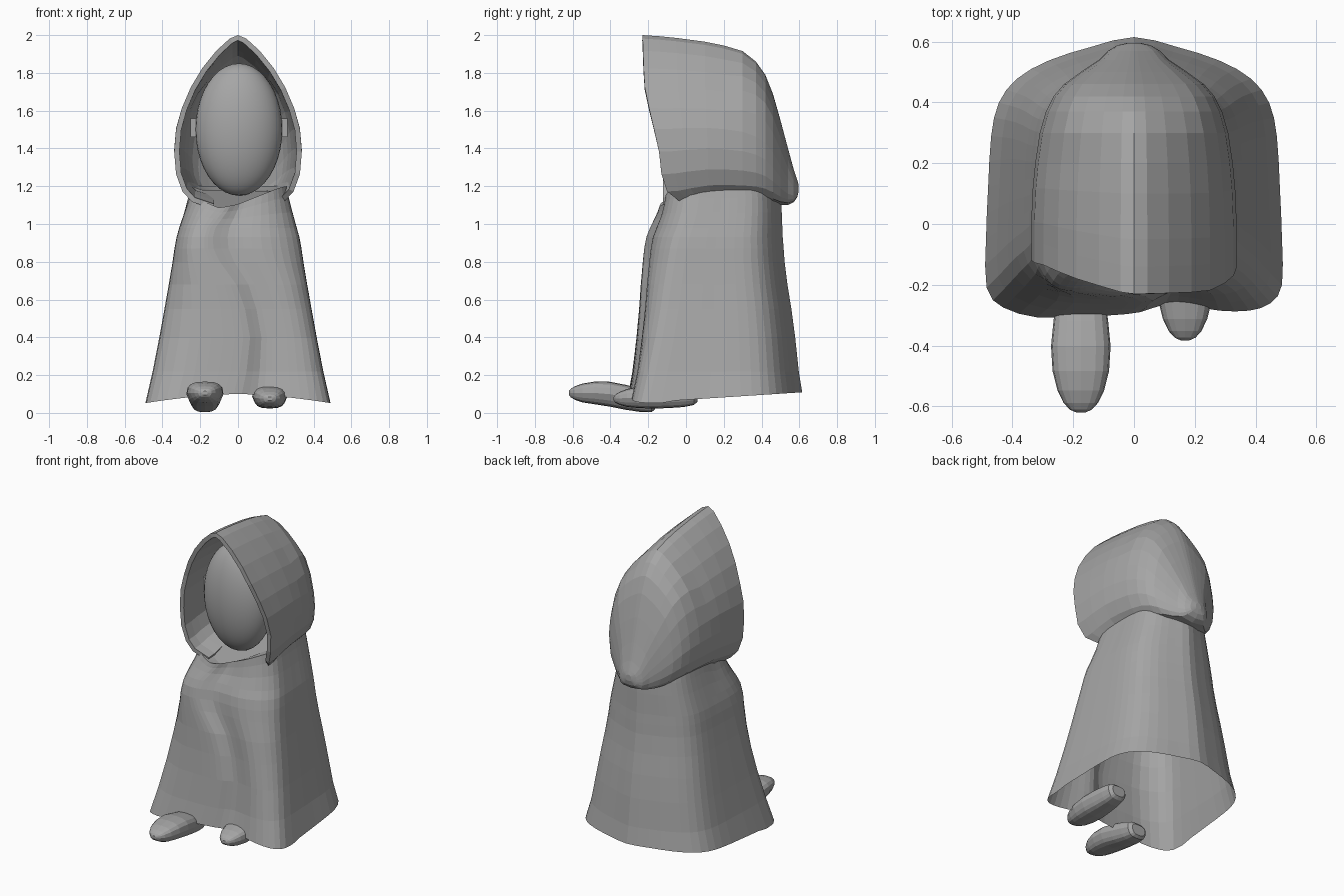
import bpy, bmesh, math
from mathutils import Vector

if "Cube" in bpy.data.objects:
    bpy.data.objects.remove(bpy.data.objects["Cube"])

grey = bpy.data.materials.new("grey cloth")
grey.diffuse_color = (0.38, 0.38, 0.38, 1)
grey.use_nodes = True
grey.node_tree.nodes["Principled BSDF"].inputs["Base Color"].default_value = grey.diffuse_color


def lerp(table, k, col=1):
    """Piecewise linear lookup in rows sorted by their first entry."""
    for a, b in zip(table, table[1:]):
        if k <= b[0]:
            f = max(0.0, (k - a[0]) / (b[0] - a[0]))
            return a[col] + (b[col] - a[col]) * f
    return table[-1][col]


def rounded(points):
    """Closed outline with one smooth midpoint added per segment."""
    out, n = [], len(points)
    for i in range(n):
        a, b, c, d = (Vector(points[(i + k) % n]) for k in (-1, 0, 1, 2))
        out += [b, (b + c) * .5625 - (a + d) * .0625]
    return out


def loft(name, rings, closed=True, cap_start=False, cap_end=False):
    """Skin a list of equally long rings of points."""
    bm = bmesh.new()
    rows = [[bm.verts.new(p) for p in r] for r in rings]
    n = len(rows[0])
    for a, b in zip(rows, rows[1:]):
        for i in range(n if closed else n - 1):
            j = (i + 1) % n
            bm.faces.new((a[i], a[j], b[j], b[i]))
    if cap_start:
        bm.faces.new(rows[0][::-1])
    if cap_end:
        bm.faces.new(rows[-1])
    me = bpy.data.meshes.new(name)
    bm.to_mesh(me)
    bm.free()
    me.materials.append(grey)
    ob = bpy.data.objects.new(name, me)
    bpy.context.collection.objects.link(ob)
    return ob


# Cloak: hem outline, counter-clockwise from the front left corner
hem = [(-.485, -.21), (-.43, -.275), (-.32, -.307), (-.2, -.305), (-.07, -.3), (.02, -.29),
       (.1, -.265), (.18, -.268), (.28, -.285), (.38, -.285), (.45, -.26), (.487, -.2),
       (.487, -.05), (.48, .12), (.47, .29), (.445, .4), (.385, .48), (.28, .54), (.14, .585),
       (0, .617), (-.14, .585), (-.28, .54), (-.385, .48), (-.445, .4), (-.47, .29), (-.48, .12),
       (-.487, -.05)]
# height, half width, front y, back y
cloak_rows = [(.08, .488, -.285, .615), (.22, .45, -.262, .597), (.4, .415, -.243, .578),
              (.55, .388, -.23, .558), (.68, .365, -.222, .537), (.8, .345, -.212, .522),
              (.87, .335, -.205, .517), (.93, .324, -.194, .512), (.98, .31, -.175, .51),
              (1.03, .288, -.15, .507), (1.07, .268, -.135, .503), (1.1, .255, -.128, .495)]
# sideways position of the front fold, and height of the wrapped neckline
fold = [(.08, .07), (.4, .1), (.6, .06), (.72, 0), (.82, -.09), (.9, -.12), (.98, -.1), (1.1, -.02)]
neckline = [(-.25, .05), (-.1, -.015), (0, .005), (.1, .045), (.2, .085), (.25, .1)]
rings = []
for z, w, yf, yb in cloak_rows:
    up = min(1, (z - .08) / 1.0)
    ring = []
    for x0, y0 in rounded(hem):
        x = x0 / .488 * w
        v = (y0 + .285) / .902
        # corners round off towards the neck
        v += up * .16 * (abs(x0) / .49) ** 3 * min(1, max(0, (.3 - y0) / .45))
        y = yf + v * (yb - yf)
        zz = z
        if y0 < -.1 and z > .1:
            # columns lean along the fold, which steps back on its right
            side = (x0 - .06) / .04
            near = max(0, 1 - abs(x0) / .488)
            x += (lerp(fold, z) - .06 * w / .488) * near
            y += .005 * math.tanh(side) * near
        if z > 1.0:
            front = min(1, max(0, (.1 - y0) / .25))
            zz += (lerp(neckline, x) * front + .1 * (1 - front)) * (z - 1.0) / .1
        if z < .1:
            zz = .053 + .055 * (y0 + .25) / .85
            if y0 < -.1:
                zz = .1 - .048 * (abs(x0) / .49) ** 1.6
        ring.append((x, y, zz))
    rings.append(ring)
# tucked-in floor behind the neckline
rings.append([(x * .75, .16 + (y - .16) * .8, z - .02) for x, y, z in rings[-1]])
loft("cloak", rings, cap_end=True)

# Hood: half arch as (width fraction, height fraction), from the throat to the peak
arch = [(.4, 0), (.72, .04), (.87, .1), (.97, .2), (1, .33), (.97, .46), (.88, .58),
        (.74, .7), (.56, .81), (.34, .91), (.13, .98), (0, 1)]
section = [(-x, t) for x, t in arch] + arch[-2::-1]
# depth, half width, top, bottom
hood_rows = [(-.23, .338, 2.0, 1.08), (-.14, .338, 1.994, 1.085), (-.05, .338, 1.985, 1.1),
             (.1, .333, 1.965, 1.12), (.2, .325, 1.945, 1.125), (.3, .31, 1.915, 1.125),
             (.37, .29, 1.86, 1.125), (.42, .265, 1.79, 1.12), (.46, .23, 1.69, 1.11),
             (.5, .175, 1.55, 1.1), (.54, .115, 1.4, 1.1), (.57, .085, 1.29, 1.115),
             (.588, .055, 1.235, 1.14), (.596, .02, 1.21, 1.17)]
edge_right = [(0, .24), (.05, .19), (.1, .13), (.2, .1), (.35, .085), (.55, .04), (.72, .008), (1, 0)]
edge_left = [(0, .11), (.35, .11), (.58, .095), (.72, .07), (.9, .03), (1, 0)]
rings = []
for y, w, top, bottom in hood_rows:
    ring = []
    # the pointed arch becomes a round dome towards the back
    dome = 1 - .35 * min(1, max(0, (y - .2) / .3))
    for fx, t in section:
        pull = lerp(edge_left if fx < 0 else edge_right, t) * max(0, 1 - (y + .23) / .4)
        if t == 0 and y > .48:
            fx = 0
        if t > .5:
            t = 1 - (1 - t) * (dome if t > .6 else (1 + dome) / 2)
        ring.append((fx * w, y + pull, bottom + (top - bottom) * t))
    rings.append(ring)
hood = loft("hood", rings, closed=False, cap_end=True)
sol = hood.modifiers.new("thickness", 'SOLIDIFY')
sol.thickness = .028
sol.offset = -1

# Head
bpy.ops.mesh.primitive_uv_sphere_add(segments=32, ring_count=20, location=(.005, 0, 1.5))
head = bpy.context.object
head.name = "head"
head.scale = (.23, .15, .35)
head.data.materials.append(grey)
bpy.ops.object.shade_smooth()

# Ears
for s in (-1, 1):
    bpy.ops.mesh.primitive_cube_add(size=1, location=(.005 + s * .235, .03, 1.51))
    ear = bpy.context.object
    ear.name = "ear"
    ear.scale = (.045, .07, .1)
    ear.data.materials.append(grey)
    bev = ear.modifiers.new("soft", 'BEVEL')
    bev.width = .012

# Feet: length fraction from toe to heel, half width, half height
foot_rows = [(0, .015, .01), (.02, .036, .022), (.07, .057, .036), (.16, .077, .05),
             (.3, .093, .06), (.48, .098, .066), (.66, .09, .066), (.84, .08, .062),
             (.96, .07, .052), (1, .05, .035)]


def foot(name, x, toe, heel, z_toe, z_mid, z_heel, size):
    rings = []
    for f, w, h in foot_rows:
        z = lerp([(0, z_toe), (.4, z_mid), (1, z_heel)], f)
        ring = []
        for i in range(16):
            a = 2 * math.pi * i / 16
            c, s = math.cos(a), math.sin(a)
            cx = math.copysign(abs(c) ** .7, c) * (1 if s > -.3 else .9)
            sz = math.copysign(abs(s) ** .7, s)
            ring.append((x + cx * w * size, toe + (heel - toe) * f, z + sz * h * size))
        rings.append(ring)
    loft(name, rings, cap_start=True, cap_end=True)


foot("left_foot", -.175, -.62, -.165, .105, .106, .052, 1.0)
foot("right_foot", .168, -.383, .06, .075, .085, .092, .95)
